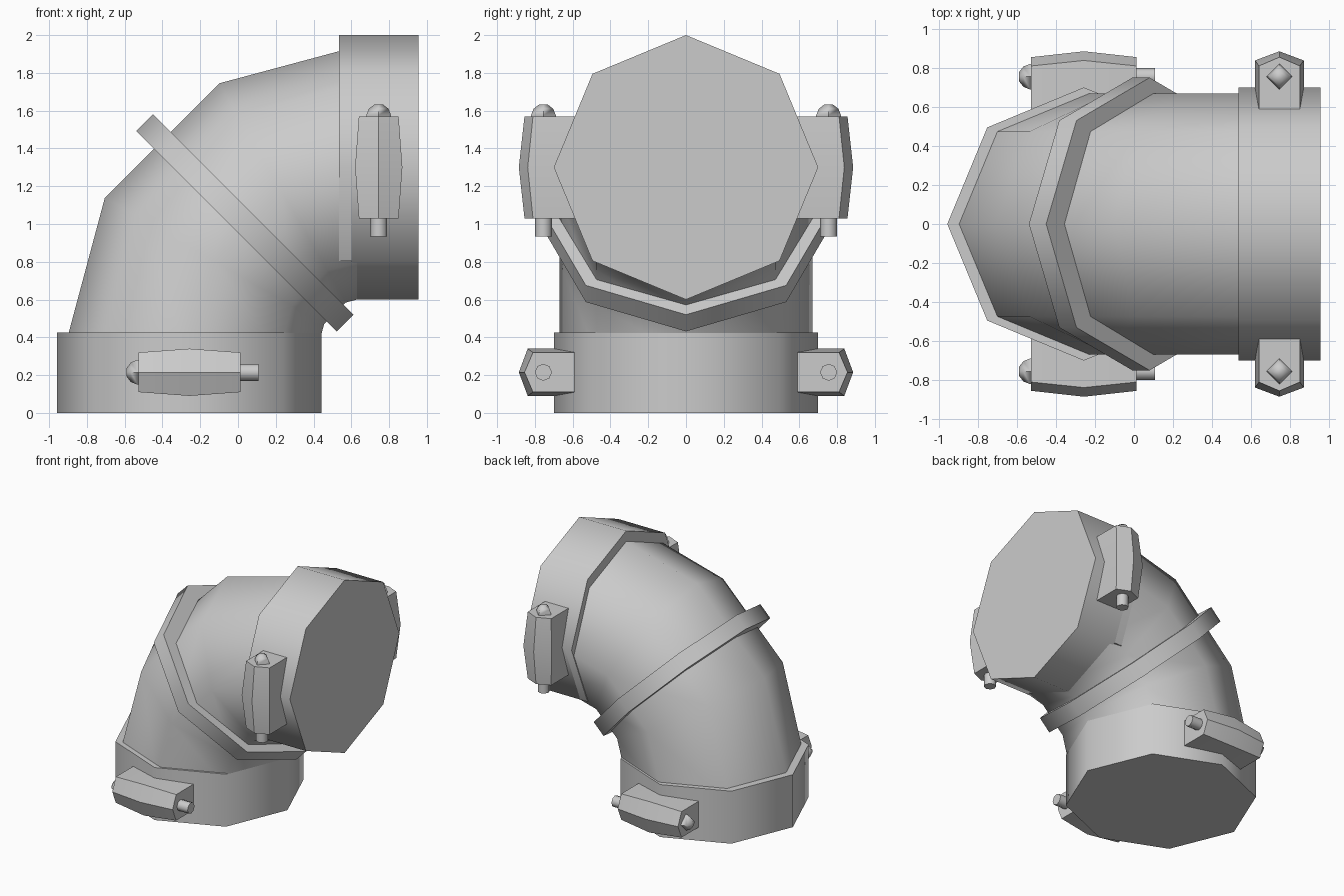
import bpy, bmesh
from math import sin, cos, pi, radians
from mathutils import Vector

if "Cube" in bpy.data.objects:
    bpy.data.objects.remove(bpy.data.objects["Cube"])

PIPE_X, PIPE_Z = -0.257, 1.30          # axes of the lower and upper openings
Y = Vector((0, 1, 0))


def loft(name, rings, smooth=50):
    """Skin a list of equal-sized point rings and cap both ends."""
    bm = bmesh.new()
    vs = [[bm.verts.new(p) for p in r] for r in rings]
    n = len(vs[0])
    for a, b in zip(vs, vs[1:]):
        for i in range(n):
            j = (i + 1) % n
            bm.faces.new((a[i], a[j], b[j], b[i]))
    bm.faces.new(vs[0][::-1])
    bm.faces.new(vs[-1])
    bmesh.ops.recalc_face_normals(bm, faces=bm.faces)
    me = bpy.data.meshes.new(name)
    bm.to_mesh(me)
    bm.free()
    ob = bpy.data.objects.new(name, me)
    bpy.context.collection.objects.link(ob)
    bpy.ops.object.select_all(action='DESELECT')
    ob.select_set(True)
    bpy.context.view_layer.objects.active = ob
    bpy.ops.object.shade_smooth_by_angle(angle=radians(smooth))
    return ob


def ngon(c, u, r, n=8):
    """Regular polygon around c, in the plane of u and the y axis."""
    c, u = Vector(c), Vector(u).normalized()
    return [c + r * (u * cos(2 * pi * i / n) + Y * sin(2 * pi * i / n)) for i in range(n)]


# Elbow pipe: octagonal section swept 90 degrees in three steps
C, R = Vector((0.73, 0, 0.31)), 0.987
rings = []
for k in range(4):
    a = radians(30 * k)
    d = Vector((-cos(a), 0, sin(a)))
    rings.append(ngon(C + d * R, d, 0.67))
loft("elbow_pipe", rings)

# Raised band around the middle of the bend
mid, d, t = Vector((0.036, 0, 1.006)), Vector((-1, 0, 1)), Vector((1, 0, 1)).normalized() * 0.0625
loft("middle_band", [ngon(mid - t, d, 0.75), ngon(mid + t, d, 0.75)])

# End collars
X, Z = Vector((1, 0, 0)), Vector((0, 0, 1))
loft("lower_collar", [ngon((PIPE_X, 0, z), X, 0.70) for z in (0, 0.425)])
loft("upper_collar", [ngon((x, 0, PIPE_Z), Z, 0.70) for x in (0.60, 0.955)])
# Collar lip, stepped back on its underside
lip = [[p for i, p in enumerate(ngon((x, 0, PIPE_Z), Z, 0.70)) if i != 4] for x in (0.535, 0.60)]
loft("upper_collar_lip", lip)


def clamp(name, centre, axis, across, side):
    """Clamp block with a bolt running through it along axis."""
    c = Vector(centre)

    def section(t, w, shoulder, tip):
        pts = [(-w, 0.59), (-w, shoulder), (0, tip), (w, shoulder), (w, 0.59)]
        return [c + axis * t + across * a + Y * (side * y) for a, y in pts]

    loft(name + "_block", [section(-0.27, 0.105, 0.81, 0.855),
                           section(0, 0.125, 0.838, 0.885),
                           section(0.27, 0.105, 0.81, 0.855)], 30)
    b = c + Y * (side * 0.755)
    loft(name + "_bolt_end", [ngon(b + axis * t, across, 0.045) for t in (-0.365, -0.25)])
    loft(name + "_bolt_head", [ngon(b + axis * t, across, r, 4) for t, r in
                               ((0.25, 0.066), (0.275, 0.066), (0.31, 0.052), (0.333, 0.022))], 80)


# Clamps on both sides of each collar
for side, label in ((-1, "front"), (1, "back")):
    clamp("lower_clamp_" + label, (PIPE_X, 0, 0.215), -X, Z, side)
    clamp("upper_clamp_" + label, (0.745, 0, PIPE_Z), Z, X, side)
